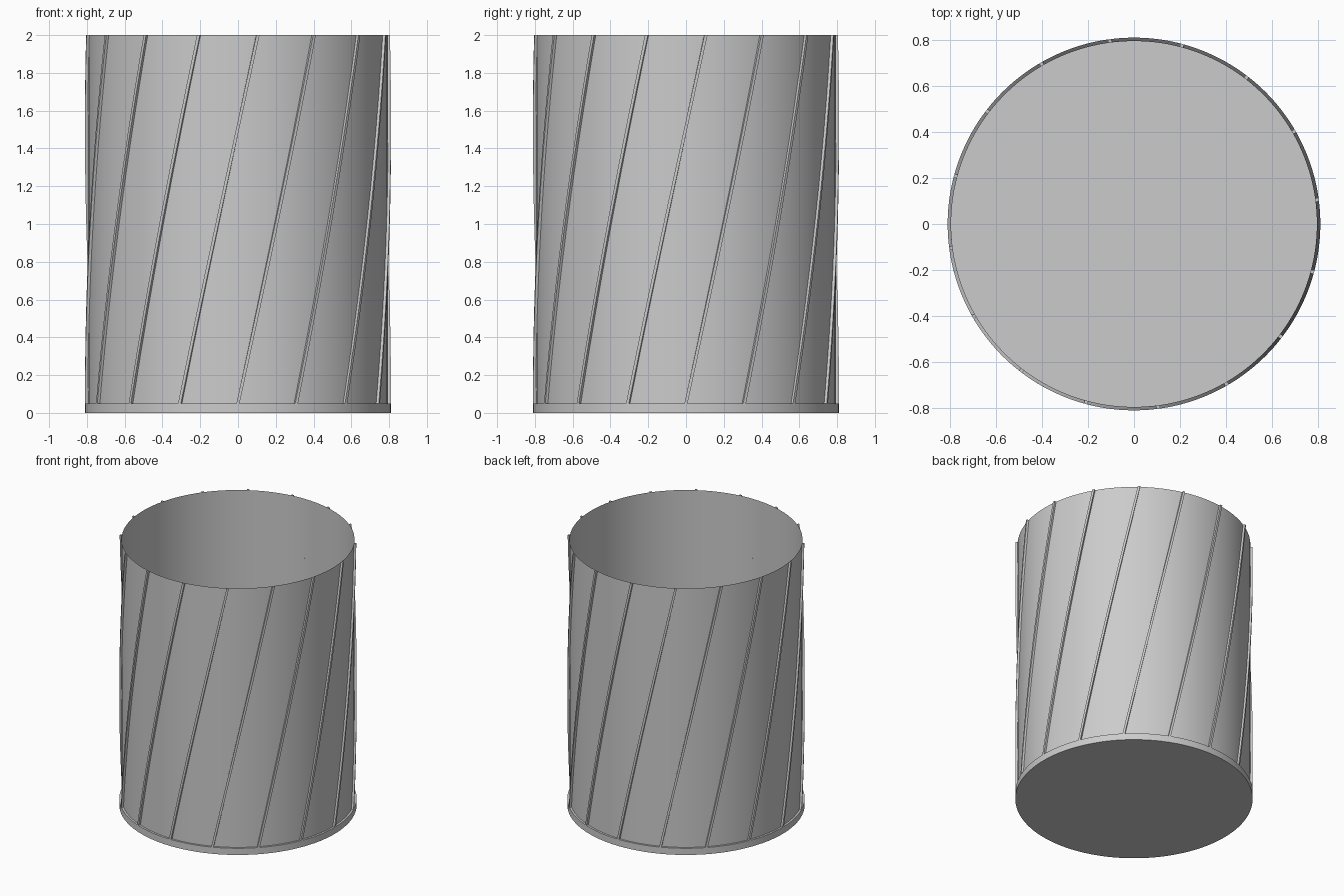
import bpy, bmesh, math

cube = bpy.data.objects.get("Cube")
if cube:
    bpy.data.objects.remove(cube, do_unlink=True)

WALL_R, RIM_R = 0.795, 0.81
BASE_H, TOP = 0.05, 2.0
SEGMENTS, RIBS, STEPS = 96, 16, 24
TWIST = math.radians(30)
RIB_WIDTH = 0.016

grey = bpy.data.materials.new("plain_grey")
grey.use_nodes = True
colour = (0.6, 0.6, 0.6, 1)
grey.diffuse_color = colour
grey.node_tree.nodes["Principled BSDF"].inputs["Base Color"].default_value = colour


def finish(name, bm):
    mesh = bpy.data.meshes.new(name)
    bm.to_mesh(mesh)
    bm.free()
    obj = bpy.data.objects.new(name, mesh)
    bpy.context.collection.objects.link(obj)
    mesh.materials.append(grey)
    bpy.ops.object.select_all(action="DESELECT")
    obj.select_set(True)
    bpy.context.view_layer.objects.active = obj
    bpy.ops.object.shade_smooth_by_angle(angle=math.radians(30))
    return obj


def cylinder(name, radius, z0, z1, capped):
    bm = bmesh.new()
    bmesh.ops.create_cone(bm, cap_ends=capped, segments=SEGMENTS,
                          radius1=radius, radius2=radius, depth=z1 - z0)
    bmesh.ops.translate(bm, vec=(0, 0, (z0 + z1) / 2), verts=bm.verts)
    return finish(name, bm)


# Solid base disc and thin open wall
cylinder("base", RIM_R, 0, BASE_H, True)
cylinder("wall", WALL_R, BASE_H, TOP, False)

# Helical ribs: a small rectangular section swept up the wall
bm = bmesh.new()
half = RIB_WIDTH / 2 / WALL_R
section = [(WALL_R, -half), (RIM_R, -half), (RIM_R, half), (WALL_R, half)]
for rib in range(RIBS):
    start = math.tau * rib / RIBS - math.pi / 2
    rings = []
    for step in range(STEPS + 1):
        t = step / STEPS
        z = BASE_H + t * (TOP - BASE_H)
        rings.append([bm.verts.new((r * math.cos(start + TWIST * t + a),
                                    r * math.sin(start + TWIST * t + a), z))
                      for r, a in section])
    for low, high in zip(rings, rings[1:]):
        for i in range(4):
            j = (i + 1) % 4
            bm.faces.new((low[i], low[j], high[j], high[i]))
    bm.faces.new(rings[0][::-1])
    bm.faces.new(rings[-1])
bmesh.ops.recalc_face_normals(bm, faces=bm.faces)
finish("spiral_ribs", bm)
